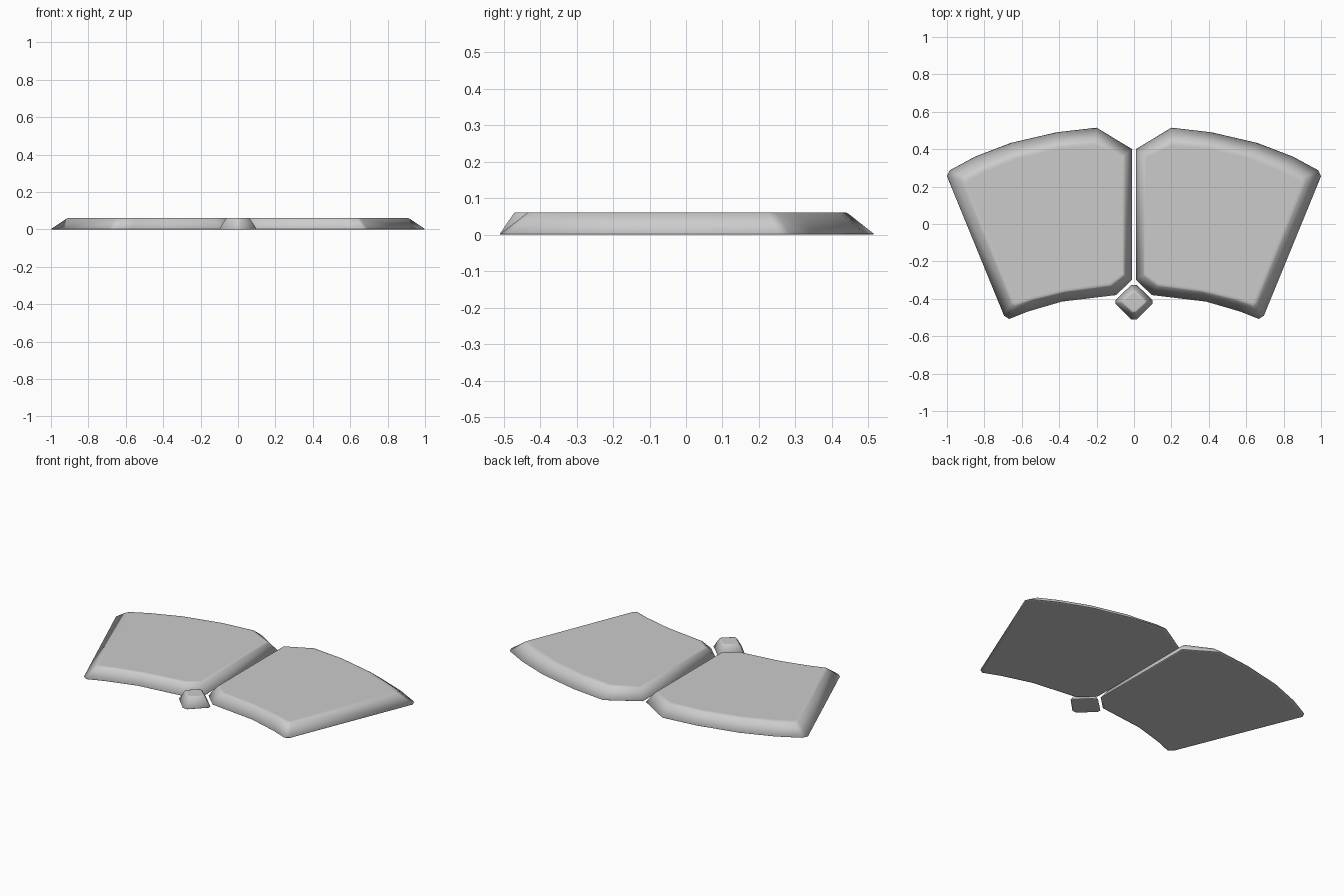
import bpy, bmesh

if "Cube" in bpy.data.objects:
    bpy.data.objects.remove(bpy.data.objects["Cube"])

HEIGHT = 0.06


def bevelled_plate(name, base, top):
    """Closed plate lofted from a base outline to a smaller top outline."""
    # (blend from base to top, height): underside rim, edge, slope, top rim
    steps = [(0.3, 0.0), (0.04, 0.0), (0.0, 0.002), (0.93, 0.057),
             (1.0, HEIGHT), (1.25, HEIGHT)]
    bm = bmesh.new()
    rings = []
    for t, z in steps:
        rings.append([bm.verts.new((bx + (tx - bx) * t, by + (ty - by) * t, z))
                      for (bx, by), (tx, ty) in zip(base, top)])
    n = len(base)
    for lower, upper in zip(rings, rings[1:]):
        for i in range(n):
            j = (i + 1) % n
            bm.faces.new((lower[i], lower[j], upper[j], upper[i]))
    bm.faces.new(rings[0][::-1])
    bm.faces.new(rings[-1])
    bmesh.ops.recalc_face_normals(bm, faces=bm.faces)
    for f in bm.faces:
        f.smooth = True
    mesh = bpy.data.meshes.new(name)
    bm.to_mesh(mesh)
    bm.free()
    obj = bpy.data.objects.new(name, mesh)
    bpy.context.collection.objects.link(obj)
    return obj


def mirror_x(points):
    return [(-x, y) for x, y in points]


# Curved side panels, mirrored left and right
panel_base = [(0.01, 0.40), (0.20, 0.515), (0.415, 0.49), (0.66, 0.433),
              (0.85, 0.36), (0.985, 0.287), (1.0, 0.255), (0.695, -0.49),
              (0.668, -0.508), (0.567, -0.468), (0.385, -0.415),
              (0.095, -0.38), (0.01, -0.298)]
panel_top = [(0.053, 0.365), (0.205, 0.44), (0.40, 0.42), (0.63, 0.365),
             (0.80, 0.297), (0.90, 0.245), (0.912, 0.225), (0.652, -0.418),
             (0.637, -0.434), (0.545, -0.403), (0.37, -0.36),
             (0.125, -0.328), (0.053, -0.272)]
bevelled_plate("right_panel", panel_base, panel_top)
bevelled_plate("left_panel", mirror_x(panel_base), mirror_x(panel_top))

# Small diamond stud with clipped corners
half_base = [(0.014, -0.325), (0.1, -0.408), (0.1, -0.425), (0.015, -0.51)]
half_top = [(0.008, -0.361), (0.062, -0.411), (0.062, -0.421), (0.009, -0.47)]
bevelled_plate("centre_diamond", half_base + mirror_x(half_base)[::-1],
               half_top + mirror_x(half_top)[::-1])
